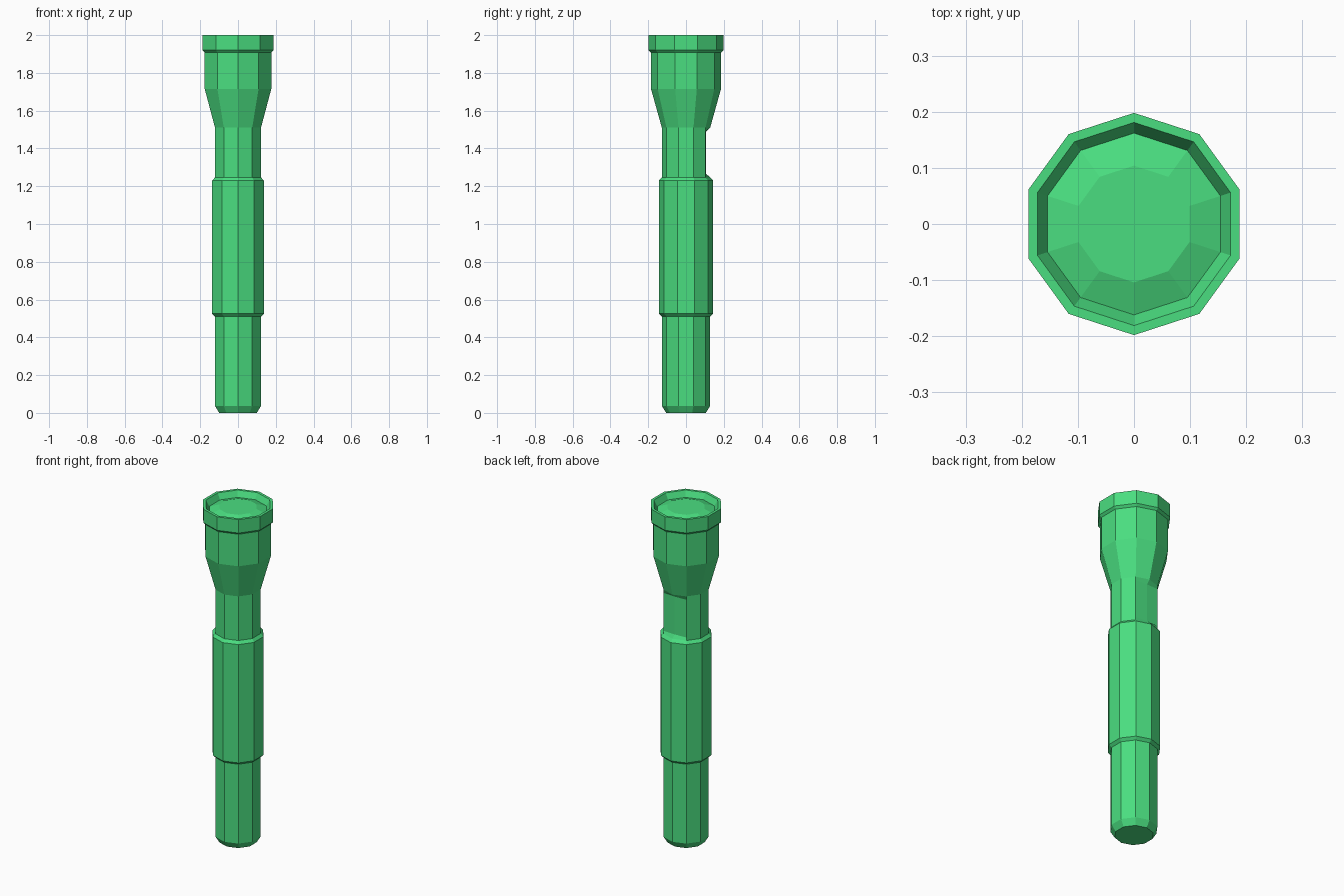
import bpy, bmesh, math

if "Cube" in bpy.data.objects:
    bpy.data.objects.remove(bpy.data.objects["Cube"])

SIDES = 10

green = bpy.data.materials.new("green")
green.diffuse_color = (0.0685, 0.73, 0.216, 1)
green.use_nodes = True
green.node_tree.nodes["Principled BSDF"].inputs["Base Color"].default_value = green.diffuse_color


def lathe(name, profile, cap_start=False, cap_end=False, dents=()):
    """Ten-sided turned part from (radius, z) pairs, listed bottom outside to top.
    Rings listed in dents have their back corner pushed in to the given y."""
    bm = bmesh.new()
    rings = []
    for r, z in profile:
        ring = []
        for i in range(SIDES):
            a = math.pi / 2 + math.tau * i / SIDES
            ring.append(bm.verts.new((r * math.cos(a), r * math.sin(a), z)))
        rings.append(ring)
    for index, y in dents:
        rings[index][0].co.y = y
    for low, high in zip(rings, rings[1:]):
        for i in range(SIDES):
            j = (i + 1) % SIDES
            bm.faces.new((low[i], low[j], high[j], high[i]))
    if cap_start:
        bm.faces.new(rings[0][::-1])
    if cap_end:
        bm.faces.new(rings[-1])
    mesh = bpy.data.meshes.new(name)
    bm.to_mesh(mesh)
    bm.free()
    mesh.materials.append(green)
    obj = bpy.data.objects.new(name, mesh)
    bpy.context.collection.objects.link(obj)
    return obj


# Handle: chamfered tail and raised grip
lathe("handle", [(0.105, 0), (0.128, 0.037), (0.128, 0.51), (0.1435, 0.525),
                 (0.1435, 1.23), (0.128, 1.247)], cap_start=True)

# Neck with the thumb recess at the back
lathe("neck", [(0.128, 1.247), (0.128, 1.265), (0.128, 1.49), (0.128, 1.51)],
      dents=[(1, 0.107), (2, 0.107)])

# Flared head, rim and inner wall down to the lens
lathe("head", [(0.128, 1.51), (0.1855, 1.716), (0.1855, 1.907), (0.198, 1.92),
               (0.198, 2.0), (0.181, 2.0), (0.162, 1.965)])

# Shallow domed lens
lathe("lens", [(0.162, 1.965), (0.104, 1.985)], cap_end=True)
